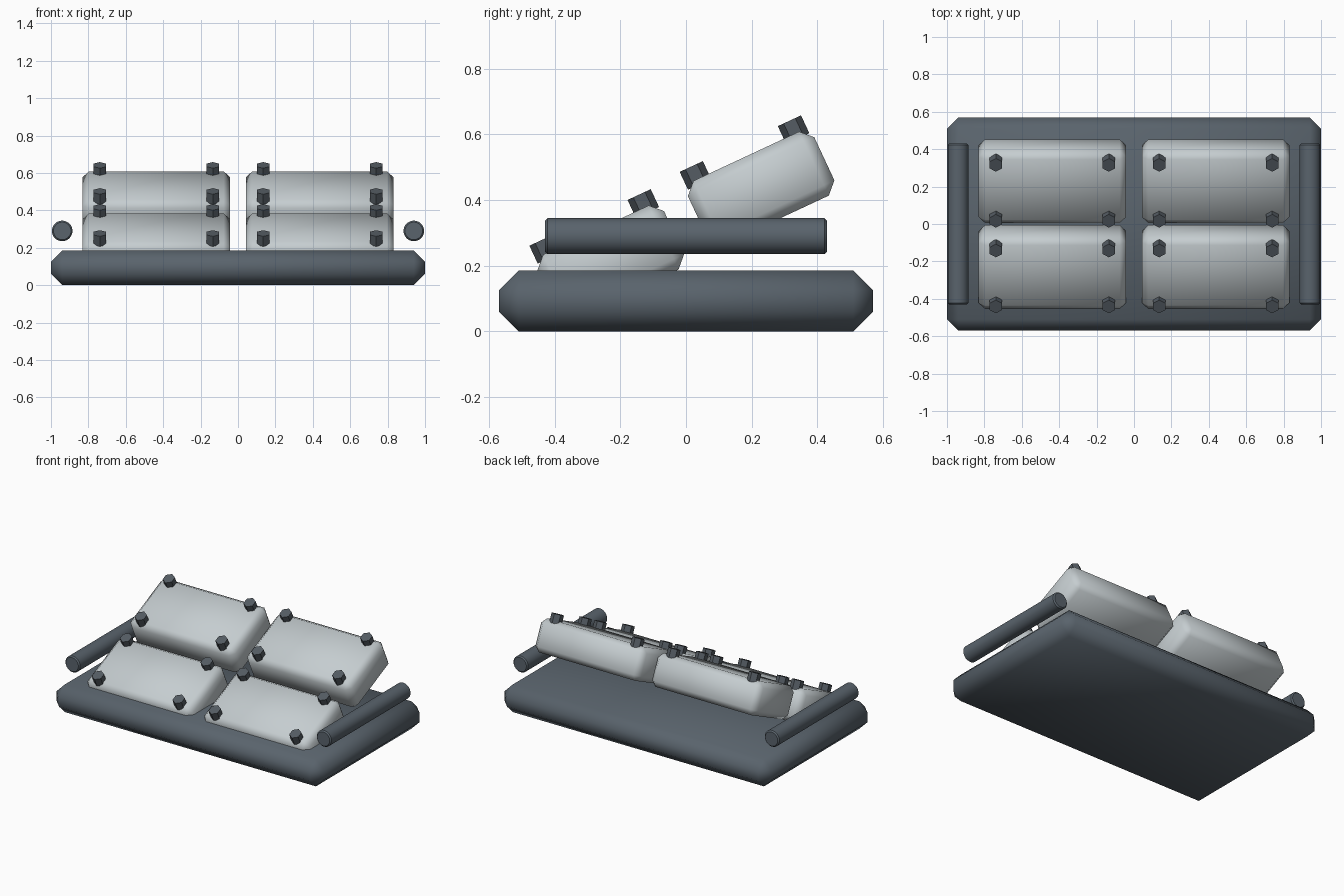
import bpy, math
from mathutils import Matrix, Vector

if "Cube" in bpy.data.objects:
    bpy.data.objects.remove(bpy.data.objects["Cube"])


def material(name, rgb):
    m = bpy.data.materials.new(name)
    m.diffuse_color = (*rgb, 1)
    m.use_nodes = True
    m.node_tree.nodes["Principled BSDF"].inputs["Base Color"].default_value = m.diffuse_color
    return m


DARK = material("dark slate", (0.10, 0.125, 0.15))
LIGHT = material("pale grey", (0.56, 0.61, 0.63))
BOLT = material("bolt grey", (0.09, 0.107, 0.125))


def finish(obj, name, mat, bevel=0.0, angle=50):
    # name, colour, chamfer and smooth a part
    obj.name = obj.data.name = name
    obj.data.materials.append(mat)
    bpy.ops.object.transform_apply(location=False, rotation=False, scale=True)
    if bevel:
        mod = obj.modifiers.new("chamfer", 'BEVEL')
        mod.width, mod.segments = bevel, 1
        mod.limit_method, mod.angle_limit = 'ANGLE', math.radians(40)
        bpy.ops.object.modifier_apply(modifier=mod.name)
    bpy.ops.object.shade_smooth_by_angle(angle=math.radians(angle))
    return obj


def box(name, size, mat, bevel):
    bpy.ops.mesh.primitive_cube_add(size=1)
    bpy.context.object.scale = size
    return finish(bpy.context.object, name, mat, bevel)


def cylinder(name, sides, radius, depth, mat, bevel=0.0, angle=50):
    bpy.ops.mesh.primitive_cylinder_add(vertices=sides, radius=radius, depth=depth)
    return finish(bpy.context.object, name, mat, bevel, angle)


# chamfered base slab
base = box("base", (2.0, 1.14, 0.185), DARK, 0.06)
base.location.z = 0.0925

# side rails
for side, x in (("left", -0.94), ("right", 0.94)):
    rail = cylinder(side + "_rail", 32, 0.055, 0.86, DARK, 0.008, 30)
    rail.matrix_world = Matrix.Translation((x, 0, 0.29)) @ Matrix.Rotation(math.pi / 2, 4, 'X')

# tilted pads in two stepped rows, each with four hex bolts
TILT = Matrix.Rotation(math.radians(25), 4, 'X')
for row, y, z in (("front", -0.229, 0.211), ("back", 0.229, 0.436)):
    for side, x in (("left", -0.4365), ("right", 0.4365)):
        frame = Matrix.Translation((x, y, z)) @ TILT
        pad = box(f"{row}_{side}_pad", (0.79, 0.425, 0.215), LIGHT, 0.035)
        pad.matrix_world = frame
        for bx in (-0.302, 0.302):
            for by in (-0.165, 0.165):
                bolt = cylinder(f"{row}_{side}_bolt", 6, 0.039, 0.06, BOLT, 0.0, 30)
                bolt.matrix_world = frame @ Matrix.Translation(Vector((bx, by, 0.12)))
